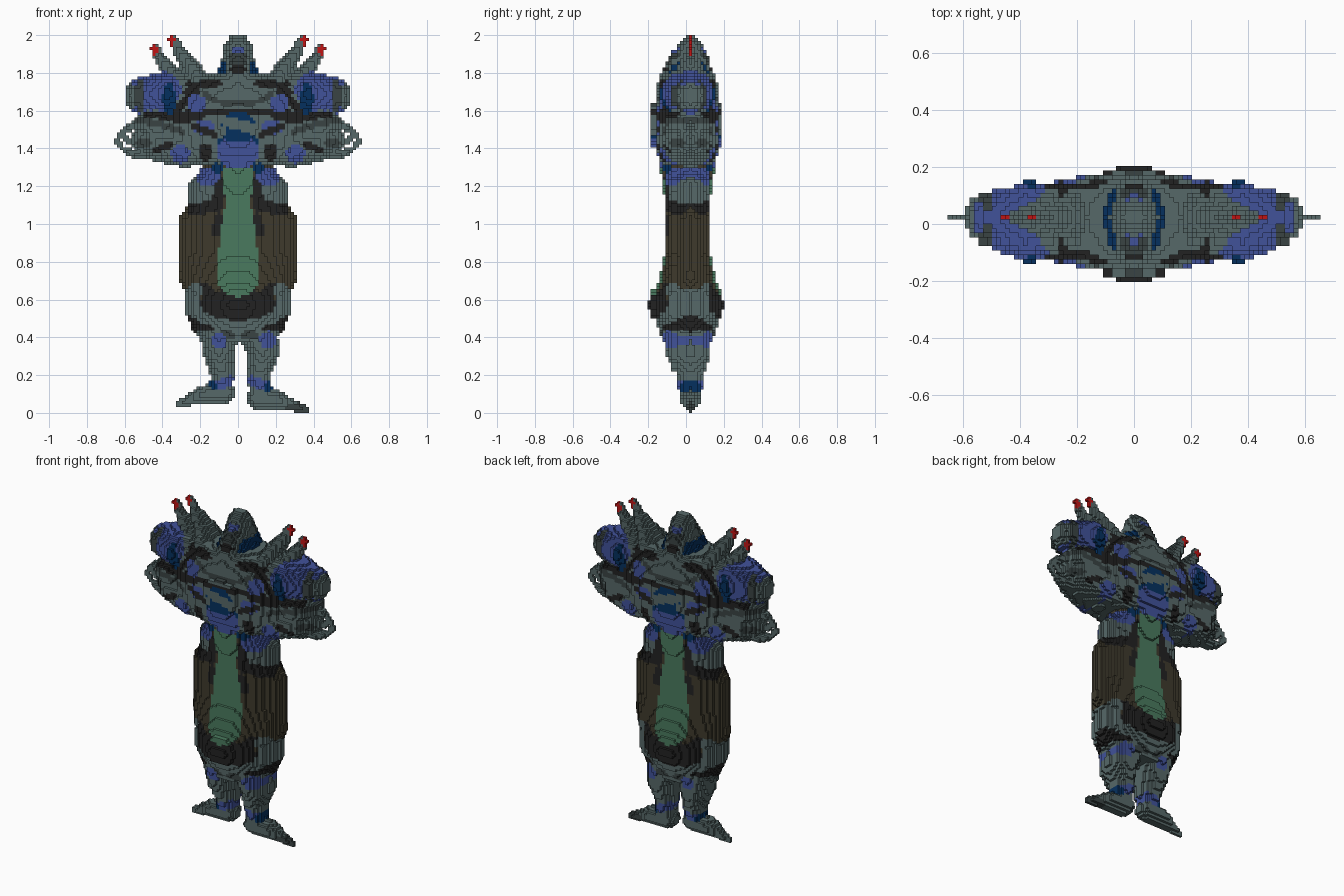
import bpy
import bmesh
from math import hypot, sqrt

cube = bpy.data.objects.get("Cube")
if cube:
    bpy.data.objects.remove(cube, do_unlink=True)

CELL = 1 / 64        # edge of one block
UNIT = 0.01          # shapes below are given in hundredths


def to_linear(c):
    c /= 255
    return c / 12.92 if c < 0.04 else ((c + 0.055) / 1.055) ** 2.4


PALETTE = {
    "armour_grey": "566868", "dark_grey": "3a4444", "black": "222222",
    "blue": "41529a", "dark_blue": "05305f", "green": "4a7a5e",
    "brown": "3e3a2c", "red": "c01414",
}
materials = []
for name, code in PALETTE.items():
    mat = bpy.data.materials.new(name)
    mat.use_nodes = True
    rgba = [to_linear(v) for v in bytes.fromhex(code)] + [1]
    mat.diffuse_color = rgba
    mat.node_tree.nodes["Principled BSDF"].inputs["Base Color"].default_value = rgba
    materials.append(mat)
GREY, DARK, BLACK, BLUE, NAVY, GREEN, BROWN, RED = range(len(materials))

columns = {}         # (column, row) -> [half depth in blocks, part, colour]


# Each shape is a function giving the half depth at x, z (negative = outside)
def ellipse(cx, cz, rx, rz, depth=1):
    def shape(x, z):
        t = 1 - ((x - cx) / rx) ** 2 - ((z - cz) / rz) ** 2
        return depth * sqrt(t) if t > 0 else -1
    return shape


def chain(*points):
    """Tapered tube through (x, z, radius, depth) points."""
    def shape(x, z):
        best = -1
        for a, b in zip(points, points[1:]):
            dx, dz = b[0] - a[0], b[1] - a[1]
            t = ((x - a[0]) * dx + (z - a[1]) * dz) / (dx * dx + dz * dz)
            t = min(1, max(0, t))
            px, pz, r, d = (p + (q - p) * t for p, q in zip(a, b))
            ratio = hypot(x - px, z - pz) / r
            if ratio < 1:
                best = max(best, d * sqrt(1 - ratio * ratio))
        return best
    return shape


def stroke(radius, *points):
    return chain(*[(x, z, radius, 1) for x, z in points])


def profile(*rows):
    """Symmetric body from (z, half width, depth) rows, bottom to top."""
    def shape(x, z):
        for a, b in zip(rows, rows[1:]):
            if a[0] <= z < b[0]:
                t = (z - a[0]) / (b[0] - a[0])
                w, d = (p + (q - p) * t for p, q in zip(a[1:], b[1:]))
                if abs(x) < w:
                    return d * (1 - (x / w) ** 2) ** 0.55
        return -1
    return shape


def cells(shape, side):
    for i in range(-44, 44):
        for k in range(128):
            x, z = (i + 0.5) * CELL / UNIT, (k + 0.5) * CELL / UNIT
            depth = shape(x * side, z)
            if depth >= 0:
                yield (i, k), depth


def grow(part, colour, shape, side=1):
    for key, depth in cells(shape, side):
        n = max(1, round(depth * UNIT / CELL))
        if key not in columns or columns[key][0] < n:
            columns[key] = [n, part, colour]


def grow_pair(part, colour, shape):
    grow("left_" + part, colour, shape, 1)
    grow("right_" + part, colour, shape, -1)


def paint(colour, shape, sides=(1, -1), only=""):
    for side in sides:
        for key, _ in cells(shape, side):
            if key in columns and only in columns[key][1]:
                columns[key][2] = colour


# Trunk, chest and hood
grow("trunk", BROWN, profile((50, 20, 19), (62, 27, 19), (70, 31, 16), (85, 31, 13),
     (103, 31, 13), (112, 26, 13), (122, 26, 14), (128, 20, 15), (136, 18, 16)))
grow("chest", GREY, profile((130, 15, 14), (134, 36, 16), (140, 44, 18), (150, 46, 18.5),
     (160, 46, 18.5), (170, 42, 17), (175, 36, 16), (178, 22, 15), (180, 10, 14)))
grow("hood", GREY, profile((172, 14, 17), (178, 12, 16), (184, 9.5, 13), (190, 8, 9.5),
     (195, 7, 7), (200, 4, 3)))

# Shoulders, forearms, claw rings and horns
grow_pair("pauldron", BLUE, chain((38, 169, 12, 15.5), (50, 168, 10, 10)))
grow_pair("upper_arm", GREY, ellipse(42, 153, 13, 10, 13))
grow_pair("forearm", GREY, chain((28, 139, 9, 15), (42, 143, 10, 12), (48, 145, 8, 8)))
grow_pair("claw_ring", GREY, chain((49, 151, 3, 5), (56, 152, 2, 3), (61, 148.5, 1.7, 2),
          (64, 144, 1.4, 1), (60.5, 139.5, 1.4, 2), (54, 136.5, 2.4, 4), (46, 138, 4, 6)))
grow_pair("claw_prong", GREY, chain((50, 142, 3, 4), (57, 143, 1.3, 2), (61, 147, 1.3, 1)))
grow_pair("inner_horn", GREY, chain((19, 171, 6, 14), (24, 182, 5.2, 8), (30, 190, 3.7, 4), (34.5, 197.5, 2.3, 1)))
grow_pair("outer_horn", GREY, chain((27, 172, 6, 13), (35, 180, 4.6, 7), (40, 186, 3.4, 4), (44, 193, 2.3, 1)))
paint(RED, ellipse(35.5, 197.5, 2, 3.2), only="horn")
paint(RED, ellipse(44.8, 192.5, 2, 3.4), only="horn")

# Hips, belt and legs
grow("hips", GREY, profile((38, 18, 14), (44, 24, 16), (52, 27.5, 19), (62, 27.5, 19), (66, 25, 18)))
grow("belt", BLACK, ellipse(0, 57, 20, 10, 20.5))
for name, side, shift, drop in (("left", 1, 3, 0), ("right", -1, 0, 3)):
    grow(name + "_leg", GREY, chain((10, 46, 11, 15), (10 + shift, 32, 8.5, 12),
         (8 + shift, 20, 6.2, 8), (9 + shift, 12 + drop, 6.2, 7)), side)
    grow(name + "_foot", GREY, chain((7 + shift, 7.5 + drop, 5.5, 7), (18 + shift, 6.5 + drop, 5.2, 6),
         (27 + shift, 3.5 + drop, 2.8, 3), (31 + shift * 1.6, 2 + drop, 1.8, 2)), side)
    paint(BLUE, stroke(2.6, (4 + shift, 17), (13 + shift, 14)), (side,), "leg")
    paint(NAVY, stroke(2.6, (13 + shift, 14), (18 + shift, 16)), (side,), "leg")
paint(DARK, ellipse(33, 2, 8, 3.5), (1,), "foot")

# Leg, belt and hip colours
paint(BLACK, ellipse(0, 57.5, 20, 8.5))
paint(BLACK, stroke(3.5, (12, 60), (19, 66)))
paint(GREY, stroke(4, (23, 65), (27, 57)))
paint(BLACK, stroke(3.2, (23, 46), (27, 48)))
paint(BLACK, ellipse(17, 45, 4, 2))
paint(DARK, ellipse(6, 41, 5, 2.5))
paint(BLUE, ellipse(16, 38.5, 4.5, 4.5), (1,))
paint(BLUE, ellipse(10, 38, 4.5, 4), (-1,))

# Front panel and upper trunk colours
paint(GREY, ellipse(24, 119, 13, 9), only="trunk")
paint(BLACK, stroke(3.2, (9, 122), (11, 110), (24, 107.5)), only="trunk")
paint(BLACK, stroke(2.5, (10, 103), (12, 96)), only="trunk")
paint(BLUE, ellipse(16, 125, 6, 5), only="trunk")
paint(NAVY, ellipse(11, 130, 3, 4), only="trunk")
paint(GREEN, chain((0, 126, 8, 1), (0, 110, 6.5, 1), (0, 95, 9.5, 1), (0, 73, 11.5, 1)))

# Chest plates, straps and studs
paint(BLACK, stroke(4, (24, 171), (33, 174)), only="chest")
paint(BLACK, stroke(1.8, (10, 174), (20, 174)), only="chest")
paint(BLACK, stroke(1.5, (0, 160), (20, 159)), only="chest")
paint(BLACK, stroke(3.4, (21, 158), (32, 156)), only="chest")
paint(BLACK, stroke(2.5, (25, 168), (32, 161)), only="chest")
paint(GREY, ellipse(0, 168, 20, 5.5), only="chest")
paint(DARK, stroke(1.5, (0, 164), (12, 165), (18, 169)), only="chest")
paint(NAVY, ellipse(36.5, 166, 3.5, 9))
paint(BLUE, ellipse(22, 164, 5, 4.5))
paint(NAVY, ellipse(0, 147, 11, 13), only="chest")
paint(BLUE, ellipse(18, 151, 6, 3.5))
paint(GREY, stroke(2.8, (-6, 154), (6, 151), (20, 143)), (1,))
paint(GREY, stroke(2.8, (9, 149), (20, 143)), (-1,))
paint(BLACK, stroke(1.8, (12, 147), (24, 152)))
paint(BLUE, ellipse(0, 138, 11, 9))
paint(NAVY, ellipse(0, 145, 6, 2))
paint(BLACK, ellipse(17, 138, 3.5, 5))
paint(BLUE, ellipse(30.5, 137, 5, 5))
paint(BLACK, stroke(1.8, (36, 142), (44, 139)))
paint(DARK, stroke(1.8, (30, 149), (42, 153), (53, 155)))
paint(DARK, ellipse(50, 143, 4, 3))
paint(GREY, ellipse(59, 167, 4.5, 10), only="pauldron")
paint(DARK, ellipse(52, 168, 2.5, 9), only="pauldron")
paint(BLACK, stroke(2, (38, 157), (48, 158)))

# Hood colours
paint(NAVY, stroke(3.3, (11, 173), (9, 183)), only="hood")
paint(BLUE, ellipse(7, 177, 2, 2), only="hood")
paint(DARK, ellipse(0, 187, 5, 5), only="hood")
paint(BLACK, ellipse(0, 182, 4, 2), only="hood")
paint(BLUE, ellipse(0, 192, 3, 1.6), only="hood")


def span(n):
    """Front and back of a column in blocks; thick parts bulge to the front."""
    return 2 - n - n // 6, 1 + n - n // 8


# Turn every part into a stepped block mesh with only its outer faces
SIDES = ((1, 0), (0, 1), (-1, 0), (0, -1))
for part in sorted({c[1] for c in columns.values()}):
    bm = bmesh.new()

    def quad(points, colour):
        verts = [bm.verts.new((x * CELL, y * CELL, z * CELL)) for x, y, z in points]
        bm.faces.new(verts).material_index = colour

    for (i, k), (n, owner, colour) in columns.items():
        if owner != part:
            continue
        front, back = span(n)
        corners = [(i + 1, k), (i + 1, k + 1), (i, k + 1), (i, k)]
        quad([(x, front, z) for x, z in corners], colour)
        quad([(x, back, z) for x, z in reversed(corners)], colour)
        for s, (di, dk) in enumerate(SIDES):
            (ax, az), (bx, bz) = corners[s], corners[(s + 1) % 4]
            walls = [(front, back)]
            if (i + di, k + dk) in columns:
                near, far = span(columns[i + di, k + dk][0])
                walls = [(front, near), (far, back)]
            for lo, hi in walls:
                if lo < hi:
                    quad([(ax, lo, az), (ax, hi, az), (bx, hi, bz), (bx, lo, bz)], colour)
    bmesh.ops.remove_doubles(bm, verts=bm.verts, dist=CELL / 100)
    mesh = bpy.data.meshes.new(part)
    bm.to_mesh(mesh)
    bm.free()
    for mat in materials:
        mesh.materials.append(mat)
    bpy.context.collection.objects.link(bpy.data.objects.new(part, mesh))
